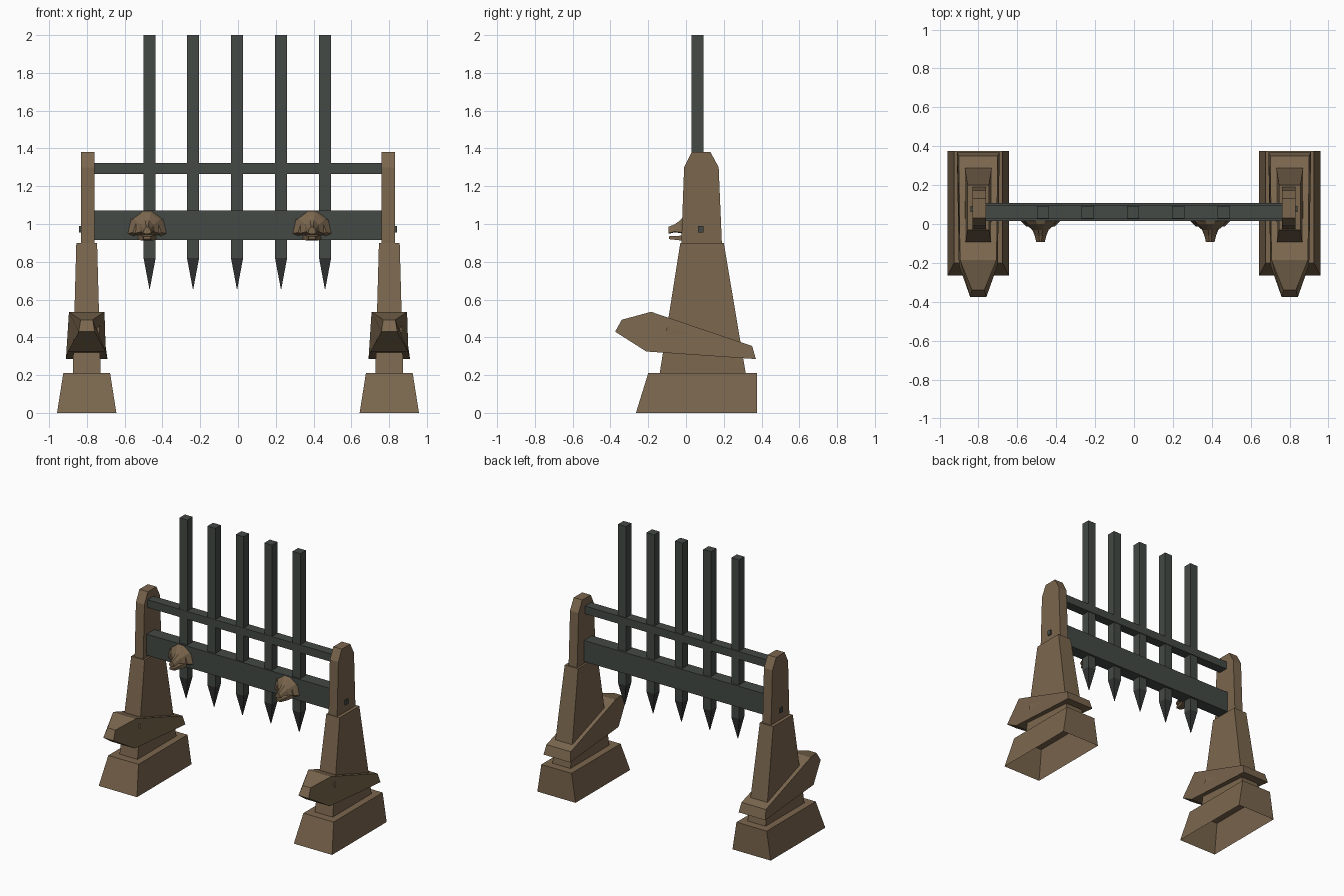
import bpy, bmesh

if "Cube" in bpy.data.objects:
    bpy.data.objects.remove(bpy.data.objects["Cube"])


def material(name, rgb):
    m = bpy.data.materials.new(name)
    m.diffuse_color = (*rgb, 1)
    m.use_nodes = True
    m.node_tree.nodes["Principled BSDF"].inputs["Base Color"].default_value = m.diffuse_color
    return m


WOOD = material("brown wood", (0.195, 0.133, 0.075))
IRON = material("grey green iron", (0.057, 0.067, 0.059))
TIP = material("dark iron", (0.032, 0.035, 0.034))


def loft(name, rings, mat, cap_start=True, cap_end=True):
    """Join equal-length rings of points into one closed skin."""
    bm = bmesh.new()
    vs = [[bm.verts.new(p) for p in ring] for ring in rings]
    n = len(rings[0])
    for a, b in zip(vs, vs[1:]):
        for i in range(n):
            j = (i + 1) % n
            bm.faces.new((a[i], a[j], b[j], b[i]))
    if cap_start:
        bm.faces.new(vs[0][::-1])
    if cap_end:
        bm.faces.new(vs[-1])
    bmesh.ops.recalc_face_normals(bm, faces=bm.faces)
    me = bpy.data.meshes.new(name)
    bm.to_mesh(me)
    bm.free()
    me.materials.append(mat)
    ob = bpy.data.objects.new(name, me)
    bpy.context.collection.objects.link(ob)
    return ob


def rect(x0, x1, y0, y1, z):
    return [(x0, y0, z), (x1, y0, z), (x1, y1, z), (x0, y1, z)]


def box(name, x0, x1, y0, y1, z0, z1, mat):
    return loft(name, [rect(x0, x1, y0, y1, z0), rect(x0, x1, y0, y1, z1)], mat)


# Gate: two rails and five pointed bars
box("lower_beam", -0.765, 0.765, 0.015, 0.108, 0.915, 1.072, IRON)
box("upper_rail", -0.765, 0.765, 0.026, 0.097, 1.265, 1.323, IRON)
for x in (-0.468, -0.238, -0.005, 0.228, 0.461):
    h, y = 0.032, 0.06
    box("gate_bar", x - h, x + h, y - h, y + h, 0.82, 2.0, IRON)
    e = 0.001
    loft("bar_point", [rect(x - h, x + h, y - h, y + h, 0.82),
                       rect(x - e, x + e, y - e, y + e, 0.655)], TIP, cap_start=False)

# Side towers
for s in (-1, 1):
    cx = 0.801 * s

    # flared footing, open underneath
    loft("footing", [rect(cx - 0.157, cx + 0.157, -0.265, 0.375, 0),
                     rect(cx - 0.124, cx + 0.124, -0.2, 0.375, 0.21)],
         WOOD, cap_start=False)

    # tapered pillar
    loft("pillar", [rect(cx - 0.074, cx + 0.074, -0.14, 0.317, 0.205),
                    rect(cx - 0.055, cx + 0.055, -0.03, 0.2, 0.9)], WOOD)

    # upper post with chamfered crown
    px = 0.796 * s
    prof = [(-0.025, 0.895), (-0.01, 1.3), (0.03, 1.38),
            (0.13, 1.38), (0.173, 1.3), (0.19, 0.895)]
    loft("upper_post", [[(px + d, y, z) for y, z in prof] for d in (-0.035, 0.035)], WOOD)

    # slanted collar with a narrow prow: y, z, half width
    collar = [(-0.375, 0.43, 0.042), (-0.34, 0.493, 0.032), (-0.185, 0.535, 0.094),
              (0.35, 0.354, 0.1), (0.37, 0.285, 0.11), (-0.21, 0.325, 0.1)]
    loft("collar", [[(cx + d * w, y, z) for y, z, w in collar] for d in (-1, 1)], WOOD)

    # small iron pin on the outer face
    box("post_pin", px + 0.037 * s - 0.008, px + 0.037 * s + 0.008,
        0.063, 0.093, 0.955, 0.99, IRON)

# Carved beast heads on the beam: y, half width, bottom, brow, crown
HEAD = [(0.02, 0.1, 0.94, 1.03, 1.07), (0.0, 0.078, 0.945, 1.02, 1.06),
        (-0.03, 0.042, 0.952, 0.995, 1.02), (-0.06, 0.03, 0.956, 0.98, 0.998),
        (-0.093, 0.022, 0.948, 0.968, 0.985)]
for x in (-0.481, 0.392):
    rings = [[(x - w, y, b + 0.004), (x - w * 0.4, y, b), (x + w * 0.4, y, b),
              (x + w, y, b + 0.004), (x + w * 0.8, y, m), (x + w * 0.25, y, t),
              (x - w * 0.25, y, t), (x - w * 0.8, y, m)] for y, w, b, m, t in HEAD]
    loft("beast_head", rings, WOOD)
    loft("beast_jaw", [[(x - w, y, z0), (x + w, y, z0), (x + w, y, z1), (x - w, y, z1)]
                       for y, w, z0, z1 in ((0.02, 0.05, 0.918, 0.945),
                                            (-0.03, 0.03, 0.913, 0.938),
                                            (-0.09, 0.018, 0.92, 0.935))], WOOD)
    # ears at each side of the brow
    for s in (-1, 1):
        loft("beast_ear", [[(x + s * 0.07, 0.016, 0.935), (x + s * 0.103, 0.016, 0.95),
                            (x + s * 0.085, 0.016, 1.03)],
                           [(x + s * 0.06, -0.012, 0.95), (x + s * 0.075, -0.012, 0.955),
                            (x + s * 0.06, -0.012, 1.0)]], WOOD)
